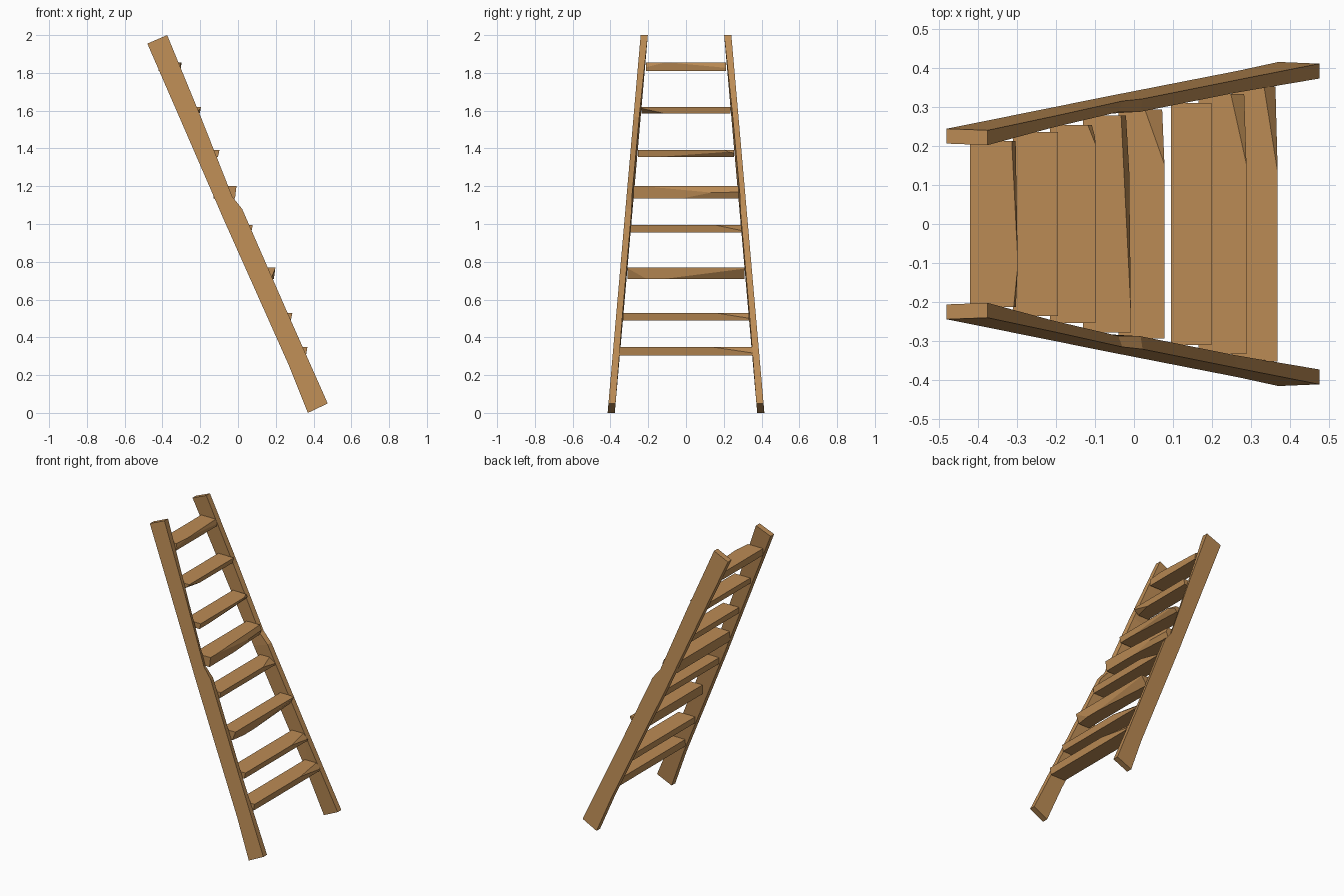
import bpy, bmesh
from mathutils import Vector

if "Cube" in bpy.data.objects:
    bpy.data.objects.remove(bpy.data.objects["Cube"])

wood = bpy.data.materials.new("wood")
wood.diffuse_color = (0.50, 0.26, 0.09, 1)
wood.use_nodes = True
wood.node_tree.nodes["Principled BSDF"].inputs["Base Color"].default_value = wood.diffuse_color


def finish(bm, name):
    bmesh.ops.recalc_face_normals(bm, faces=bm.faces[:])
    me = bpy.data.meshes.new(name)
    bm.to_mesh(me)
    bm.free()
    me.materials.append(wood)
    ob = bpy.data.objects.new(name, me)
    bpy.context.collection.objects.link(ob)
    return ob


# Side rail: four-cornered sections along the slope, worn front edge
# (back x, back z, front x, front z, wear of inner front corner)
sections = [(0.37, 0.0, 0.475, 0.05, 0.0),
            (0.27, 0.25, 0.262, 0.53, 0.005),
            (-0.085, 1.045, 0.022, 1.08, 0.005),
            (-0.115, 1.115, -0.03, 1.145, 0.01),
            (-0.295, 1.53, -0.198, 1.57, 0.008),
            (-0.48, 1.955, -0.375, 2.0, 0.0)]


def outer_y(z):
    return 0.415 - 0.0875 * z


def build_rails():
    bm = bmesh.new()
    rings = []
    for xb, zb, xf, zf, wear in sections:
        pts = [(xb, outer_y(zb) - 0.038, zb), (xb, outer_y(zb), zb),
               (xf, outer_y(zf), zf),
               (xf - wear, outer_y(zf) - 0.038 + wear, zf - wear / 2)]
        rings.append([bm.verts.new(p) for p in pts])
    for a, b in zip(rings, rings[1:]):
        for i in range(4):
            j = (i + 1) % 4
            bm.faces.new((a[i], a[j], b[j], b[i]))
    bm.faces.new(rings[0])
    bm.faces.new(rings[-1])
    ob = finish(bm, "side_rails")
    ob.modifiers.new("mirror", 'MIRROR').use_axis = (False, True, False)


def chip(bm, a, b, c, corner):
    # Slice one corner off a tread and close the cut
    a, b, c = Vector(a), Vector(b), Vector(c)
    n = (b - a).cross(c - a).normalized()
    if n.dot(Vector(corner) - a) < 0:
        n = -n
    bmesh.ops.bisect_plane(bm, geom=bm.verts[:] + bm.edges[:] + bm.faces[:],
                           plane_co=a, plane_no=n, clear_outer=True)
    bmesh.ops.holes_fill(bm, edges=[e for e in bm.edges if e.is_boundary])


# Treads: back x, front x, bottom z, top z, half width,
# chips as (end side, on top edge?, length along tread, depth)
treads = [(-0.42, -0.298, 1.81, 1.855, 0.212, [(1, 1, 0.30, 0.015), (-1, 1, 0.1, 0.01)]),
          (-0.31, -0.195, 1.585, 1.62, 0.235, [(-1, 0, 0.12, 0.03)]),
          (-0.215, -0.098, 1.355, 1.392, 0.253, [(1, 0, 0.40, 0.02), (1, 1, 0.05, 0.02)]),
          (-0.13, -0.008, 1.135, 1.20, 0.278, [(1, 1, 0.50, 0.025), (1, 0, 0.3, 0.02)]),
          (-0.04, 0.078, 0.955, 0.995, 0.293, [(1, 1, 0.14, 0.05)]),
          (0.095, 0.198, 0.71, 0.77, 0.31, [(1, 0, 0.42, 0.03), (-1, 0, 0.1, 0.015)]),
          (0.165, 0.288, 0.49, 0.53, 0.333, [(1, 1, 0.18, 0.04)]),
          (0.25, 0.368, 0.305, 0.35, 0.352, [(1, 1, 0.22, 0.035)])]


def build_tread(i, xb, xf, z0, z1, w, chips):
    bm = bmesh.new()
    bmesh.ops.create_cube(bm, size=1)
    for v in bm.verts:
        z = z1 if v.co.z > 0 else z0
        # underside front edge sits slightly back
        x = (xf if v.co.z > 0 else xf - 0.008) if v.co.x > 0 else xb
        v.co = (x, 2 * w * v.co.y, z)
    for s, top, length, depth in chips:
        zc, zo = (z1, z0 + 0.008) if top else (z0, z1 - 0.008)
        xc = xf if top else xf - 0.008
        chip(bm, (xc, s * (w - length), zc), (xc - depth, s * w, zc),
             (xf - 0.002, s * w, zo), (xc, s * w, zc))
    finish(bm, f"tread_{i + 1}")


build_rails()
for i, t in enumerate(treads):
    build_tread(i, *t)
